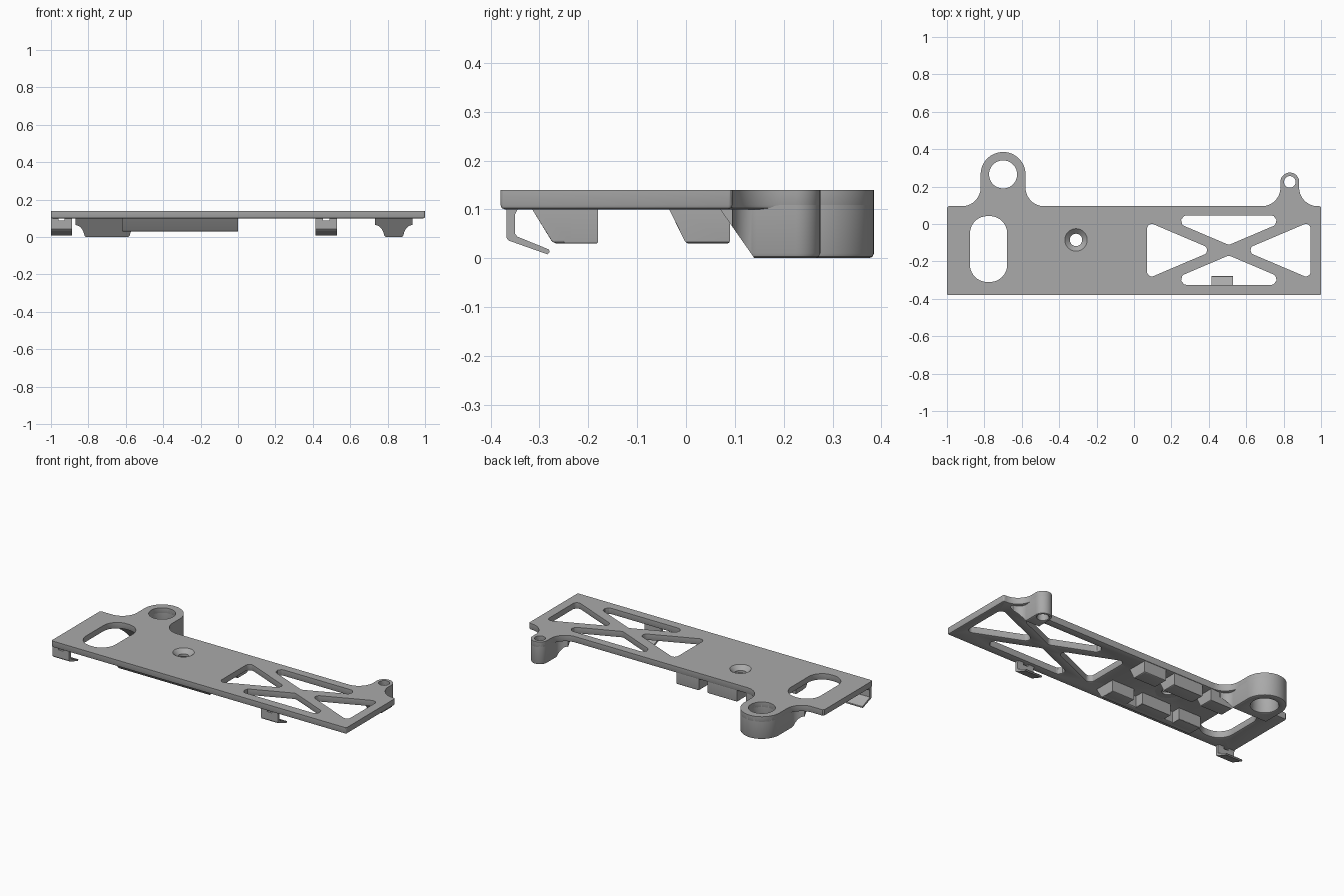
import bpy, bmesh, math
from mathutils import Vector

if "Cube" in bpy.data.objects:
    bpy.data.objects.remove(bpy.data.objects["Cube"])

GREY = (0.4, 0.4, 0.4, 1)
mat = bpy.data.materials.new("grey plastic")
mat.use_nodes = True
mat.diffuse_color = GREY
mat.node_tree.nodes["Principled BSDF"].inputs["Base Color"].default_value = GREY

TOP, UNDER, BACK = 0.14, 0.10, 0.095


def finish(name, bm):
    bmesh.ops.recalc_face_normals(bm, faces=bm.faces[:])
    mesh = bpy.data.meshes.new(name)
    bm.to_mesh(mesh)
    bm.free()
    mesh.materials.append(mat)
    mesh.shade_smooth()
    mesh.set_sharp_from_angle(angle=math.radians(30))
    obj = bpy.data.objects.new(name, mesh)
    bpy.context.collection.objects.link(obj)
    return obj


def arc(cx, cy, r, a0, a1, n=16):
    angles = [math.radians(a0 + (a1 - a0) * i / n) for i in range(n + 1)]
    return [Vector((cx + r * math.cos(a), cy + r * math.sin(a))) for a in angles]


def circle(cx, cy, r):
    return arc(cx, cy, r, 0, 360, 48)[:-1]


def rounded(points, r, n=8):
    """Polygon with every corner replaced by a tangent arc."""
    out = []
    pts = [Vector(p) for p in points]
    for i, p in enumerate(pts):
        a = (pts[i - 1] - p).normalized()
        b = (pts[(i + 1) % len(pts)] - p).normalized()
        half = a.angle(b) / 2
        c = p + (a + b).normalized() * (r / math.sin(half))
        s = p + a * (r / math.tan(half)) - c
        e = p + b * (r / math.tan(half)) - c
        for k in range(n + 1):
            out.append(c + s.lerp(e, k / n).normalized() * r)
    return out


def lug_outline(cx, cy, r, f):
    """Round ear with concave fillets flowing into the back edge."""
    return (arc(cx + r + f, BACK + f, f, 270, 180) + arc(cx, cy, r, 0, 180, 24)
            + arc(cx - r - f, BACK + f, f, 0, -90))


def prism(loops, z0, z1, bevel):
    """Solid from an outline plus holes, with rounded lower edges."""
    bm = bmesh.new()
    caps = {0: [], 3: []}
    levels = [(z1, 0), (z0 + bevel, 0), (z0 + bevel * 0.3, bevel * 0.3), (z0, bevel)]
    for index, raw in enumerate(loops):
        pts = [p for i, p in enumerate(raw) if (p - raw[i - 1]).length > 1e-4]
        n = len(pts)
        area = sum(pts[i - 1].cross(pts[i]) for i in range(n))
        if (area > 0) != (index == 0):
            pts.reverse()
        inward = []
        for i in range(n):
            d = ((pts[i] - pts[i - 1]).normalized()
                 + (pts[(i + 1) % n] - pts[i]).normalized()).normalized()
            inward.append(Vector((-d.y, d.x)))
        rings = [[bm.verts.new((*(p + q * off), z)) for p, q in zip(pts, inward)]
                 for z, off in levels]
        for level in caps:
            ring = rings[level]
            caps[level] += [bm.edges.new((ring[i - 1], ring[i])) for i in range(n)]
        for upper, lower in zip(rings, rings[1:]):
            for i in range(n):
                bm.faces.new((upper[i - 1], upper[i], lower[i], lower[i - 1]))
    for edges in caps.values():
        bmesh.ops.triangle_fill(bm, edges=edges, use_beauty=True)
    return bm


def bar(name, profile, x0, x1, bevel=0.0):
    """Side profile (y, z) swept along x."""
    bm = bmesh.new()
    face = bm.faces.new([bm.verts.new((x0, y, z)) for y, z in profile])
    ext = bmesh.ops.extrude_face_region(bm, geom=[face], use_keep_orig=True)
    verts = [g for g in ext["geom"] if isinstance(g, bmesh.types.BMVert)]
    bmesh.ops.translate(bm, verts=verts, vec=(x1 - x0, 0, 0))
    bmesh.ops.recalc_face_normals(bm, faces=bm.faces[:])
    if bevel:
        low = min(z for y, z in profile) + 1e-4
        edges = [e for e in bm.edges if all(v.co.z < low for v in e.verts)]
        bmesh.ops.bevel(bm, geom=edges, offset=bevel, segments=3, profile=0.5,
                        affect='EDGES')
    return finish(name, bm)


# Main plate with ears, slot, screw hole and truss windows
LUGS = {"large_lug": (-0.7, 0.265, 0.12, 0.075), "small_lug": (0.833, 0.225, 0.05, 0.031)}
outline = rounded([(-1, -0.38), (1, -0.38), (1, BACK), (-1, BACK)], 0.008, 3)
outline = outline[:12]
for cx, cy, r, hole in (LUGS["small_lug"], LUGS["large_lug"]):
    outline += lug_outline(cx, cy, r, 0.1)
outline += [Vector((-0.992, BACK)), Vector((-1, BACK - 0.008))]

MID_X, MID_Y = 0.507, -0.14
side = [(0.07, 0.013), (0.07, -0.293), (0.43, MID_Y)]
upper = [(0.138, 0.045), (0.876, 0.045), (MID_X, -0.112)]
holes = [circle(cx, cy, hole) for cx, cy, r, hole in LUGS.values()]
holes += [rounded(side, 0.025), rounded([(2 * MID_X - x, y) for x, y in side], 0.025),
          rounded(upper, 0.029), rounded([(x, 2 * MID_Y - y) for x, y in upper], 0.029)]
holes.append(rounded([(-0.877, -0.31), (-0.678, -0.31), (-0.678, 0.042), (-0.877, 0.042)],
                     0.092, 12))
SCREW = (-0.31, -0.085)
holes.append(circle(*SCREW, 0.06))
finish("plate", prism([outline] + holes, UNDER, TOP, 0.009))

# Countersunk screw seat
bm = bmesh.new()
rings = [[bm.verts.new((p.x, p.y, z)) for p in circle(*SCREW, r)]
         for r, z in ((0.06, TOP), (0.033, 0.115), (0.033, UNDER), (0.072, UNDER),
                      (0.072, 0.115))]
for a, b in zip(rings, rings[1:] + rings[:1]):
    for i in range(len(a)):
        bm.faces.new((a[i - 1], a[i], b[i], b[i - 1]))
finish("screw_seat", bm)

# Lower bodies of the lugs, sloped towards the plate
for name, (cx, cy, r, hole) in LUGS.items():
    f = 0.05
    shape = lug_outline(cx, cy, r, f)
    shape += [Vector((cx - r - f, 0.065)), Vector((cx + r + f, 0.065))]
    bm = prism([shape, circle(cx, cy, hole)], 0, 0.125, 0.01)
    cut = bmesh.ops.bisect_plane(bm, geom=bm.verts[:] + bm.edges[:] + bm.faces[:],
                                 plane_co=(0, 0.07, UNDER), plane_no=(0, -0.1, -0.07),
                                 clear_outer=True)
    edges = [g for g in cut["geom_cut"] if isinstance(g, bmesh.types.BMEdge)]
    bmesh.ops.triangle_fill(bm, edges=edges, use_beauty=True)
    finish(name, bm)

# Underside rails: outer front wall, and blocks split by strap notches
LOW, IN = 0.03, 0.105
bar("front_rail_wall", [(-0.318, IN), (-0.272, LOW), (-0.235, LOW), (-0.235, IN)],
    -0.62, 0, 0.008)
for i, (x0, x1) in enumerate([(-0.62, -0.47), (-0.41, -0.21), (-0.15, 0)]):
    bar(f"front_rail_block_{i + 1}",
        [(-0.25, IN), (-0.25, LOW), (-0.18, LOW), (-0.18, IN)], x0, x1, 0.004)
    bar(f"back_rail_block_{i + 1}",
        [(-0.037, IN), (0, LOW), (0.09, LOW), (0.09, IN)], x0, x1, 0.006)

# Cable clips under the front edge
hook = [(-0.368, 0.09), (-0.368, 0.042), (-0.363, 0.036), (-0.284, 0.008), (-0.279, 0.013),
        (-0.281, 0.018), (-0.345, 0.044), (-0.35, 0.05), (-0.35, 0.09)]
root = [(-0.368, 0.09), (-0.35, 0.09), (-0.342, IN), (-0.368, IN)]
for side_name, x in (("right", -1.0), ("left", 0.415)):
    bar(f"{side_name}_clip_hook", hook, x, x + 0.113)
    bar(f"{side_name}_clip_root_outer", root, x, x + 0.04)
    bar(f"{side_name}_clip_root_inner", root, x + 0.073, x + 0.113)
